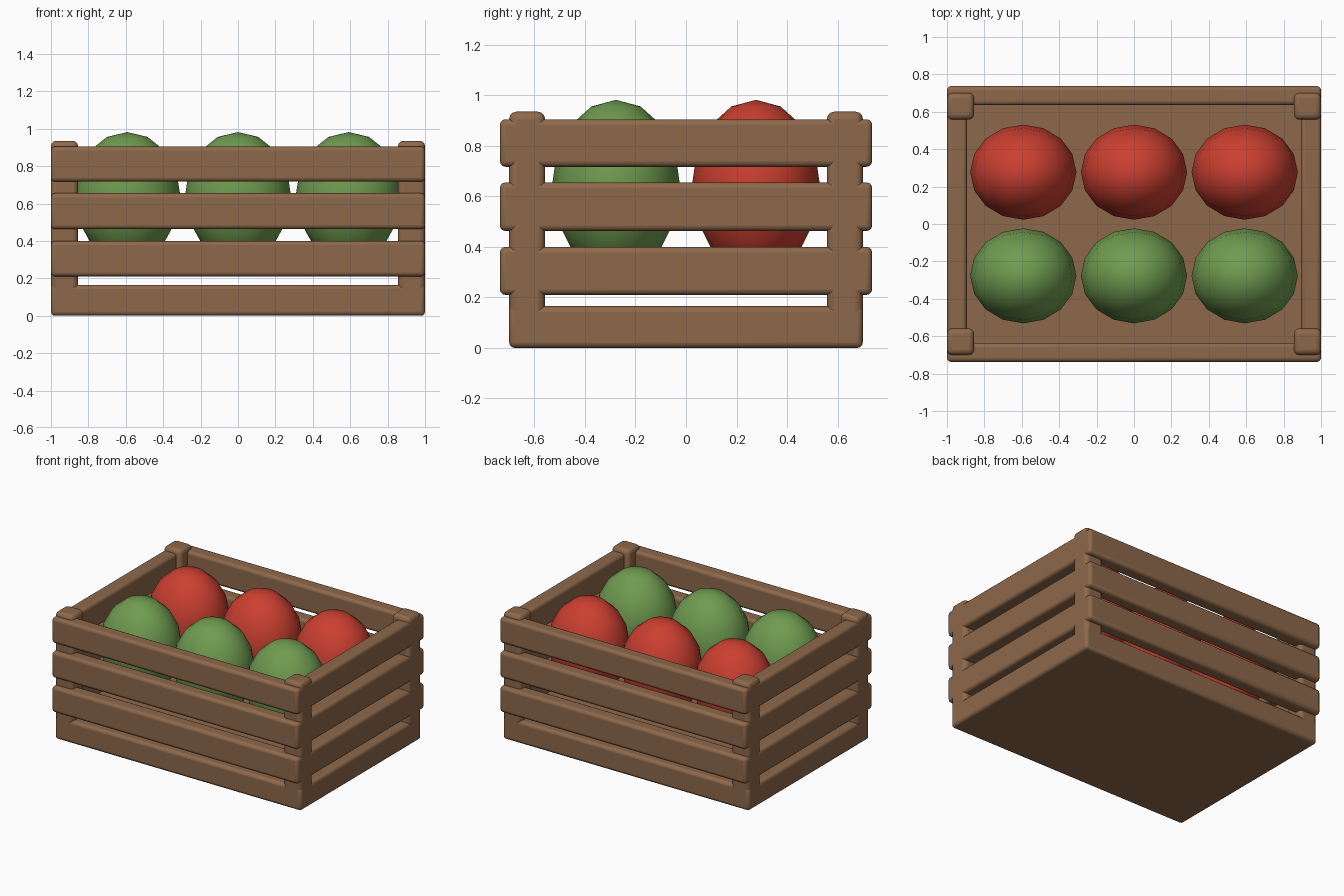
import bpy

if "Cube" in bpy.data.objects:
    bpy.data.objects.remove(bpy.data.objects["Cube"])


def material(name, color):
    m = bpy.data.materials.new(name)
    m.diffuse_color = (*color, 1)
    m.use_nodes = True
    m.node_tree.nodes["Principled BSDF"].inputs["Base Color"].default_value = m.diffuse_color
    return m


wood = material("wood", (0.27, 0.14, 0.07))
red = material("red_skin", (0.6, 0.05, 0.03))
green = material("green_skin", (0.16, 0.33, 0.08))


def board(name, lo, hi, bevel=0.022):
    """Rounded-edge box between two corners."""
    bpy.ops.mesh.primitive_cube_add(
        size=1, location=[(a + b) / 2 for a, b in zip(lo, hi)])
    ob = bpy.context.object
    ob.name = name
    ob.scale = [b - a for a, b in zip(lo, hi)]
    bpy.ops.object.transform_apply(location=False, rotation=False, scale=True)
    ob.data.materials.append(wood)
    mod = ob.modifiers.new("rounded_edges", 'BEVEL')
    mod.width = bevel
    mod.segments = 3
    bpy.ops.object.shade_smooth_by_angle()
    return ob


# Thick base
board("base", (-1, -0.7, 0), (1, 0.7, 0.165))

# Corner posts
for sx in (-1, 1):
    for sy in (-1, 1):
        xs = sorted((sx * 0.855, sx * 1.0))
        ys = sorted((sy * 0.558, sy * 0.7))
        board("corner_post", (xs[0], ys[0], 0), (xs[1], ys[1], 0.935), 0.028)

# Three rows of slats on all four sides
for z0, z1 in ((0.21, 0.4), (0.463, 0.655), (0.717, 0.905)):
    for s, long_name, short_name in ((-1, "front_slat", "left_slat"),
                                     (1, "back_slat", "right_slat")):
        ys = sorted((s * 0.635, s * 0.737))
        board(long_name, (-1, ys[0], z0), (1, ys[1], z1))
        xs = sorted((s * 0.893, s * 1.0))
        board(short_name, (xs[0], -0.7, z0), (xs[1], 0.7, z1))

# Fruit: green row in front, red row behind
for y, skin, name in ((-0.277, green, "green_fruit"), (0.277, red, "red_fruit")):
    for x in (-0.592, 0, 0.592):
        bpy.ops.mesh.primitive_uv_sphere_add(
            segments=16, ring_count=8, radius=1, location=(x, y, 0.64))
        ob = bpy.context.object
        ob.name = name
        ob.scale = (0.284, 0.254, 0.342)
        bpy.ops.object.transform_apply(location=False, rotation=False, scale=True)
        ob.data.materials.append(skin)
        bpy.ops.object.shade_smooth()
